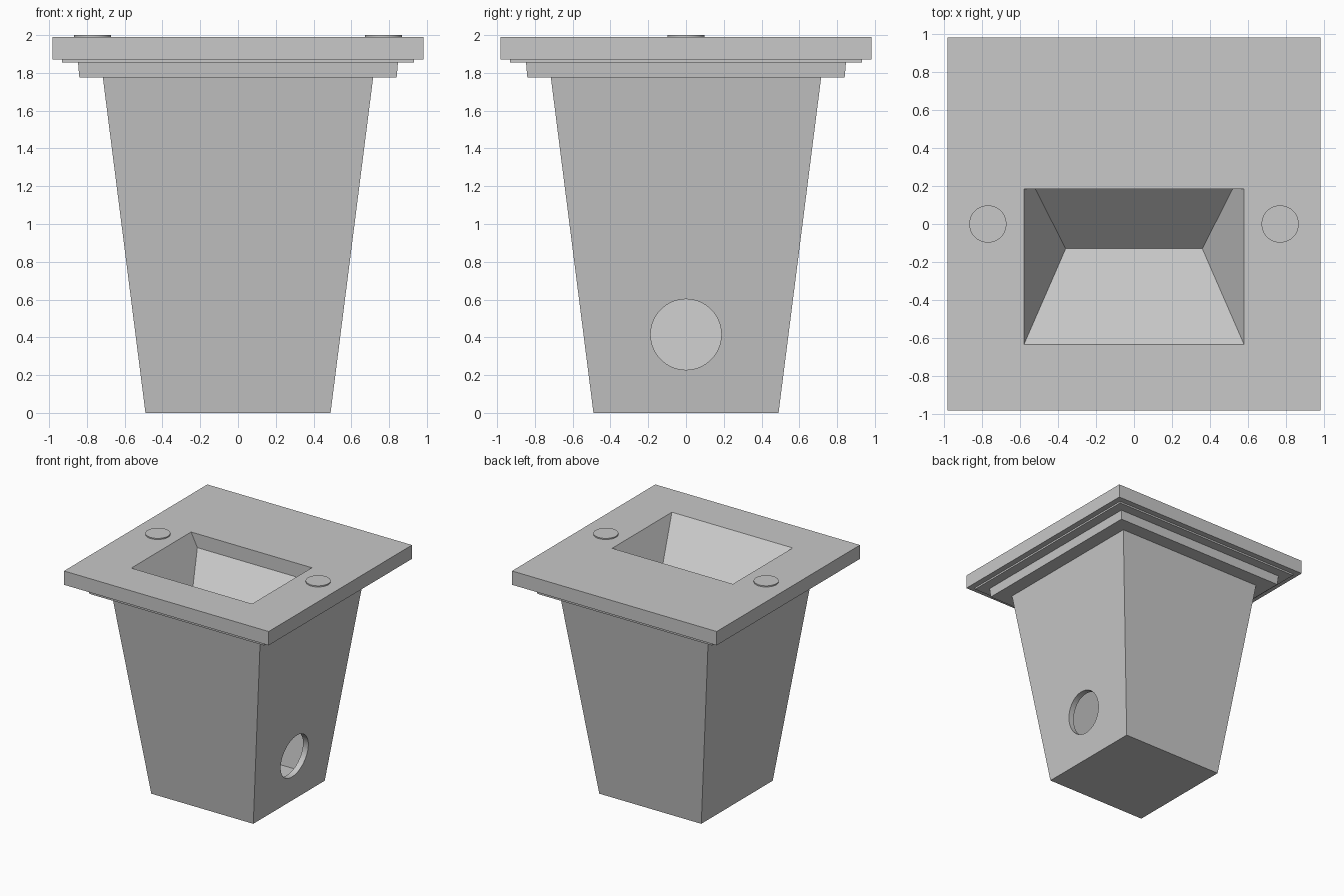
import bpy, bmesh
from math import radians

cube = bpy.data.objects.get("Cube")
if cube:
    bpy.data.objects.remove(cube, do_unlink=True)

grey = bpy.data.materials.new("light_grey")
grey.use_nodes = True
colour = (0.58, 0.58, 0.58, 1)
grey.diffuse_color = colour
grey.node_tree.nodes["Principled BSDF"].inputs["Base Color"].default_value = colour


def hull(name, points):
    """Convex solid around a few points."""
    bm = bmesh.new()
    for p in points:
        bm.verts.new(p)
    bmesh.ops.convex_hull(bm, input=bm.verts[:])
    bmesh.ops.dissolve_limit(bm, angle_limit=radians(1), verts=bm.verts[:], edges=bm.edges[:])
    bmesh.ops.recalc_face_normals(bm, faces=bm.faces[:])
    mesh = bpy.data.meshes.new(name)
    bm.to_mesh(mesh)
    bm.free()
    mesh.materials.append(grey)
    obj = bpy.data.objects.new(name, mesh)
    bpy.context.collection.objects.link(obj)
    return obj


def tapered_box(name, low, high, z0, z1):
    """Square block with a half width at each end."""
    return hull(name, [(sx * w, sy * w, z) for w, z in ((low, z0), (high, z1))
                       for sx in (-1, 1) for sy in (-1, 1)])


def cylinder(name, radius, depth, location, rotation=(0, 0, 0)):
    bpy.ops.mesh.primitive_cylinder_add(vertices=64, radius=radius, depth=depth,
                                        location=location, rotation=rotation)
    obj = bpy.context.object
    obj.name = name
    obj.data.materials.append(grey)
    return obj


def cut(obj, cutter):
    mod = obj.modifiers.new("cut", "BOOLEAN")
    mod.operation = "DIFFERENCE"
    mod.solver = "EXACT"
    mod.object = cutter
    bpy.context.view_layer.objects.active = obj
    bpy.ops.object.modifier_apply(modifier=mod.name)


def wedge(name, top, ridge_z, grow):
    """V-shaped recess volume; grow pushes every wall outward."""
    front = lambda z: -0.635 + 1.148 * (1.99 - z) - grow
    side = lambda z: 0.58 - 0.5 * (1.99 - z) + grow
    rows = ((front(top), top, side(top)), (0.185 + grow, top, side(top)),
            (0.185 + grow, 1.87, side(1.87)), (-0.13, ridge_z, 0.36 + grow))
    return hull(name, [(s * x, y, z) for y, z, x in rows for s in (-1, 1)])


# Hollow tapered housing with a round cable entry on one side
housing = tapered_box("housing", 0.49, 0.716, 0, 1.78)
cavity = tapered_box("cavity_cutter", 0.446, 0.67, 0.05, 1.82)
entry = cylinder("entry_cutter", 0.187, 0.5, (0.56, 0, 0.415), (0, radians(90), 0))
cut(housing, cavity)
cut(housing, entry)

# Stepped top: collar, gasket and cover plate, with the reflector pan below
collar = tapered_box("collar", 0.84, 0.847, 1.775, 1.855)
gasket = tapered_box("gasket", 0.932, 0.932, 1.855, 1.87)
cover = tapered_box("cover_plate", 0.983, 0.983, 1.87, 1.99)
pan = wedge("reflector_pan", 1.90, 1.51, 0.03)

# Angled light recess through the top parts
recess = wedge("recess_cutter", 2.03, 1.55, 0)
for part in (collar, gasket, cover, pan):
    cut(part, recess)

for helper in (cavity, entry, recess):
    bpy.data.objects.remove(helper, do_unlink=True)

# Screw caps either side of the recess
caps = [cylinder(name, 0.098, 0.03, (x, 0, 1.985))
        for name, x in (("left_screw_cap", 0.77), ("right_screw_cap", -0.77))]

bpy.ops.object.select_all(action="DESELECT")
for obj in caps + [housing]:
    obj.select_set(True)
bpy.context.view_layer.objects.active = housing
bpy.ops.object.shade_smooth_by_angle(angle=radians(15))
